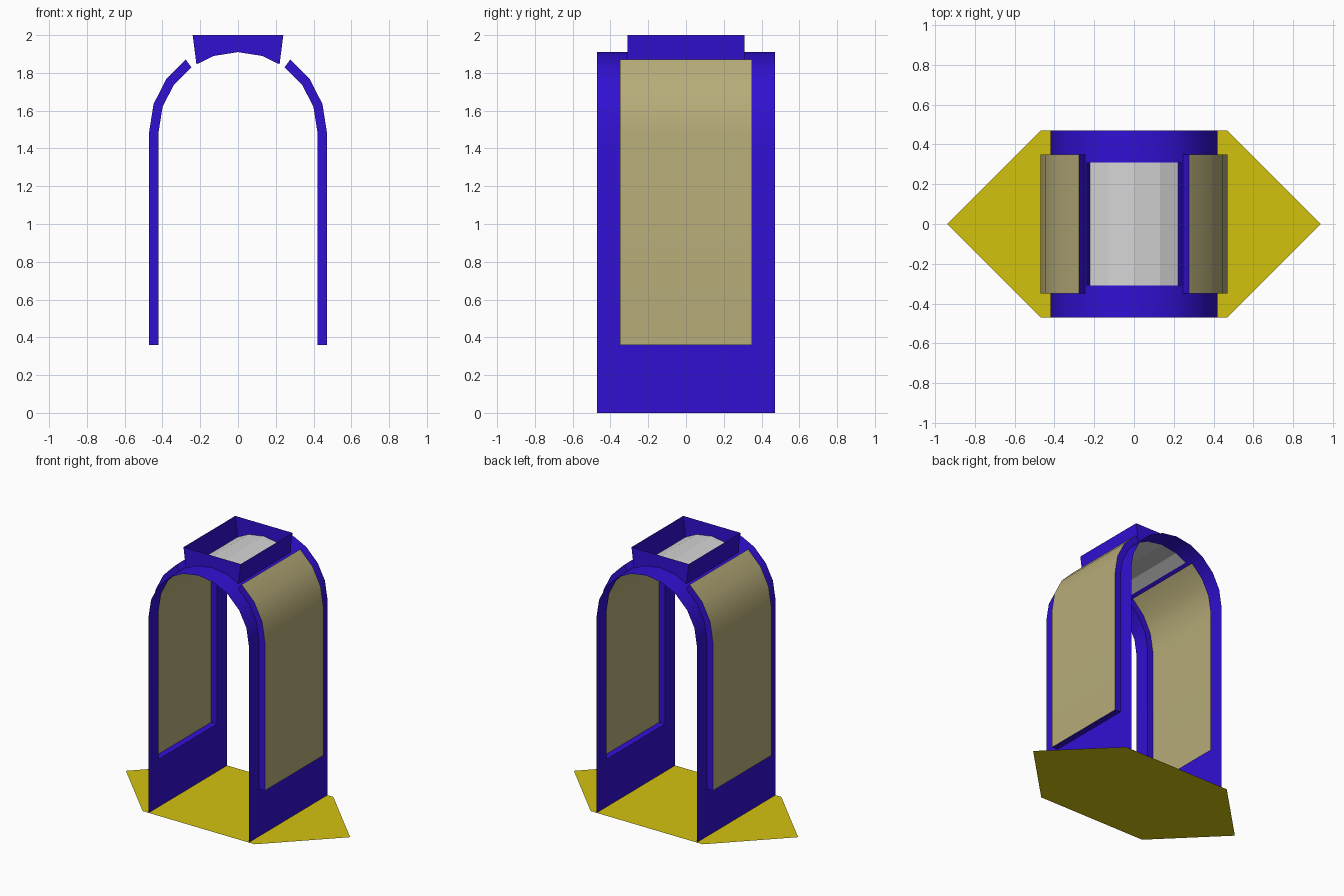
import bpy, bmesh, math

if "Cube" in bpy.data.objects:
    bpy.data.objects.remove(bpy.data.objects["Cube"])


def material(name, rgb):
    m = bpy.data.materials.new(name)
    m.diffuse_color = (*rgb, 1)
    m.use_nodes = True
    m.node_tree.nodes["Principled BSDF"].inputs["Base Color"].default_value = m.diffuse_color
    return m


BLUE = material("blue paint", (0.032, 0.005, 0.65))
TAN = material("tan panel", (0.47, 0.41, 0.19))
YELLOW = material("yellow floor", (0.65, 0.54, 0.005))
GREY = material("grey glass", (0.66, 0.66, 0.66))

R, R_OUT, SPRING = 0.42, 0.47, 1.49     # arch radius, panel radius, spring height
HALF, PANEL_Y, SKY_Y = 0.47, 0.35, 0.31  # half depths along y
SILL, SKY_X, SKY_Z = 0.36, 0.22, 1.845


def arc(radius, degrees):
    return [(radius * math.cos(math.radians(a)), SPRING + radius * math.sin(math.radians(a)))
            for a in degrees]


def build(name, faces, mats, smooth=True):
    """Make an object from (corner list, material index) pairs."""
    bm = bmesh.new()
    for corners, index in faces:
        bm.faces.new([bm.verts.new(c) for c in corners]).material_index = index
    bmesh.ops.remove_doubles(bm, verts=bm.verts, dist=0.0005)
    bmesh.ops.recalc_face_normals(bm, faces=bm.faces)
    mesh = bpy.data.meshes.new(name)
    bm.to_mesh(mesh)
    bm.free()
    for m in mats:
        mesh.materials.append(m)
    obj = bpy.data.objects.new(name, mesh)
    bpy.context.collection.objects.link(obj)
    if smooth:
        bpy.ops.object.select_all(action='DESELECT')
        obj.select_set(True)
        bpy.context.view_layer.objects.active = obj
        bpy.ops.object.shade_smooth_by_angle(angle=math.radians(30))
    return obj


def strip(a, b, y0, y1):
    """Quad between two profile points, spanning y0 to y1."""
    return [(a[0], y0, a[1]), (b[0], y0, b[1]), (b[0], y1, b[1]), (a[0], y1, a[1])]


# Arch shell: thin sheet with openings for the side panels and skylight
right = [(R, 0), (R, SILL)] + arc(R, (0, 18, 36, 54)) + [(SKY_X, SKY_Z)] + arc(R, (72,))
profile = right + [(0, SPRING + R)] + [(-x, z) for x, z in reversed(right)]
columns = [-HALF, -PANEL_Y, -SKY_Y, SKY_Y, PANEL_Y, HALF]
panel_top = arc(R, (54,))[0][1]
shell, glass = [], []
for a, b in zip(profile, profile[1:]):
    mid_x, mid_z = (a[0] + b[0]) / 2, (a[1] + b[1]) / 2
    for y0, y1 in zip(columns, columns[1:]):
        mid_y = abs(y0 + y1) / 2
        if SILL < mid_z < panel_top and mid_y < PANEL_Y:
            continue
        if abs(mid_x) < SKY_X and mid_y < SKY_Y:
            glass.append((strip(a, b, y0, y1), 0))
        else:
            shell.append((strip(a, b, y0, y1), 0))
build("arch_shell", shell, [BLUE])
build("skylight_glass", glass, [GREY], smooth=False)

# Side panels: tan sheet standing proud of the shell on a blue rim
inner = [(R, SILL)] + arc(R, (0, 18, 36, 54))
outer = [(R_OUT, SILL)] + arc(R_OUT, (0, 18, 36, 54))
for side, label in ((1, "right"), (-1, "left")):
    p = [(side * x, z) for x, z in inner]
    q = [(side * x, z) for x, z in outer]
    faces = [(strip(p[0], q[0], -PANEL_Y, PANEL_Y), 1),
             (strip(p[-1], q[-1], -PANEL_Y, PANEL_Y), 1)]
    for i in range(len(p) - 1):
        faces.append((strip(q[i], q[i + 1], -PANEL_Y, PANEL_Y), 0))
        for y in (-PANEL_Y, PANEL_Y):
            faces.append(([(x, y, z) for x, z in (p[i], p[i + 1], q[i + 1], q[i])], 1))
    build(label + "_side_panel", faces, [TAN, BLUE])

# Skylight frame: open, flared collar whose lower edge follows the arch
lower = [pt for pt in profile if abs(pt[0]) <= SKY_X]
TOP_X = 0.24
frame = []
for y in (-SKY_Y, SKY_Y):
    for a, b in zip(lower, lower[1:]):
        s = TOP_X / SKY_X
        frame.append(([(a[0], y, a[1]), (b[0], y, b[1]), (b[0] * s, y, 2), (a[0] * s, y, 2)], 0))
for side in (-1, 1):
    frame.append((strip((side * SKY_X, SKY_Z), (side * TOP_X, 2), -SKY_Y, SKY_Y), 0))
build("skylight_frame", frame, [BLUE], smooth=False)

# Floor: flat hexagon with pointed ends
build("floor", [([(-0.94, 0, 0), (-HALF, -HALF, 0), (HALF, -HALF, 0),
                  (0.94, 0, 0), (HALF, HALF, 0), (-HALF, HALF, 0)], 0)], [YELLOW], smooth=False)
